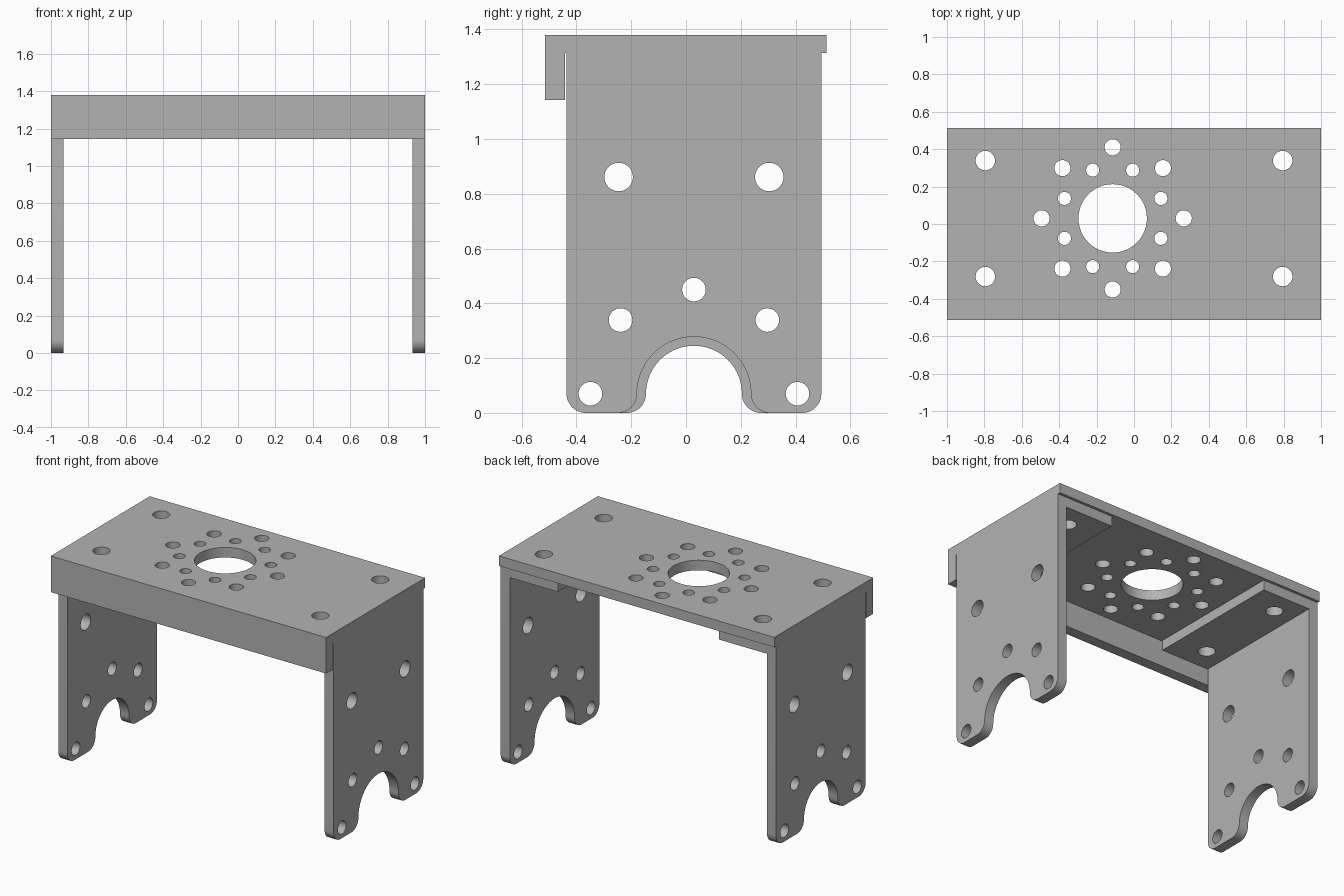
import bpy, bmesh, math
from mathutils import Vector

if "Cube" in bpy.data.objects:
    bpy.data.objects.remove(bpy.data.objects["Cube"])

grey = bpy.data.materials.new("plain grey")
grey.diffuse_color = (0.45, 0.45, 0.45, 1)
grey.use_nodes = True
grey.node_tree.nodes["Principled BSDF"].inputs["Base Color"].default_value = grey.diffuse_color

T = 0.066                 # sheet thickness
TOP, UNDER = 1.38, 1.314  # upper and lower faces of the top plate
YC = 0.029                # middle of the side brackets in y
SEG = 48


def prism(name, points, axis, lo, hi):
    """Extrude a closed 2D profile along x, y or z (profile axes keep xyz order)."""
    bm = bmesh.new()

    def place(p, d):
        c = list(p)
        c.insert("xyz".index(axis), d)
        return bm.verts.new(c)
    face = bm.faces.new([place(p, lo) for p in points])
    ext = bmesh.ops.extrude_face_region(bm, geom=[face])["geom"]
    shift = Vector((0, 0, 0))
    shift["xyz".index(axis)] = hi - lo
    bmesh.ops.translate(bm, vec=shift, verts=[v for v in ext if isinstance(v, bmesh.types.BMVert)])
    bmesh.ops.recalc_face_normals(bm, faces=bm.faces)
    me = bpy.data.meshes.new(name)
    bm.to_mesh(me)
    bm.free()
    ob = bpy.data.objects.new(name, me)
    bpy.context.collection.objects.link(ob)
    me.materials.append(grey)
    return ob


def arc(cx, cy, r, a0, a1, n):
    return [(cx + r * math.cos(math.radians(a0 + (a1 - a0) * i / n)),
             cy + r * math.sin(math.radians(a0 + (a1 - a0) * i / n))) for i in range(n + 1)]


def cut(ob, cutter):
    cutter.hide_render = True
    m = ob.modifiers.new("cut", "BOOLEAN")
    m.operation, m.solver, m.object = "DIFFERENCE", "EXACT", cutter
    bpy.context.view_layer.objects.active = ob
    bpy.ops.object.modifier_apply(modifier=m.name)
    bpy.data.objects.remove(cutter)


def drill(ob, holes, axis, lo, hi):
    for a, b, r in holes:
        cut(ob, prism("drill", arc(a, b, r, 0, 360, SEG)[:-1], axis, lo, hi))


def finish(ob):
    bpy.ops.object.select_all(action="DESELECT")
    ob.select_set(True)
    bpy.context.view_layer.objects.active = ob
    bpy.ops.object.shade_smooth_by_angle(angle=math.radians(30))


# Mounting holes shared by the top plate and the bracket ledges
mounts = [(sx * 0.795, YC + sy * 0.31, 0.052) for sx in (-1, 1) for sy in (-1, 1)]

# Top plate with a front lip, central bore and two rings of holes
top = prism("top_plate", [(-0.514, TOP), (0.512, TOP), (0.512, UNDER), (-0.442, UNDER),
                          (-0.442, 1.143), (-0.514, 1.143)], "x", -1, 1)
bore = (-0.114, 0.03)
holes = mounts + [(*bore, 0.183)]
for i in range(8):
    for radius, turn, r in ((0.38, 0, 0.043), (0.279, 22.5, 0.035)):
        a = math.radians(45 * i + turn)
        holes.append((bore[0] + radius * math.cos(a), bore[1] + radius * math.sin(a), r))
drill(top, holes, "z", 1.2, 1.5)
finish(top)

# Holes in each leg (y, z, radius)
leg_holes = [(YC, 0.45, 0.043)]
for s in (-1, 1):
    leg_holes += [(YC + s * 0.275, 0.861, 0.052), (YC + s * 0.268, 0.339, 0.043),
                  (YC + s * 0.378, 0.07, 0.043)]

# Side brackets: leg and inward ledge, arch between rounded feet
F, W = 0.07, 0.465        # foot fillet and half width of the leg
for side, s, R in (("left", -1, 0.175), ("right", 1, 0.208)):
    foot_l = arc(YC - W + F, F, F, 180, 270, 12) + arc(YC - R - F, F, F, 270, 360, 12)
    arch = arc(YC, F, R, 180, 0, 36)[1:-1]
    foot_r = arc(YC + R + F, F, F, 180, 270, 12) + arc(YC + W - F, F, F, 270, 360, 12)
    outline = foot_l + arch + foot_r + [(YC + W, UNDER), (YC - W, UNDER)]
    leg = prism(side + "_bracket", outline, "x", s * (1 - T), s)
    drill(leg, leg_holes, "x", s * 0.8, s * 1.1)
    ledge = prism(side + "_ledge", [(s * 0.585, YC - W), (s * (1 - T), YC - W),
                                    (s * (1 - T), YC + W), (s * 0.585, YC + W)],
                  "z", UNDER - T, UNDER)
    drill(ledge, [m for m in mounts if m[0] * s > 0], "z", 1.1, 1.4)
    finish(leg)
    finish(ledge)
